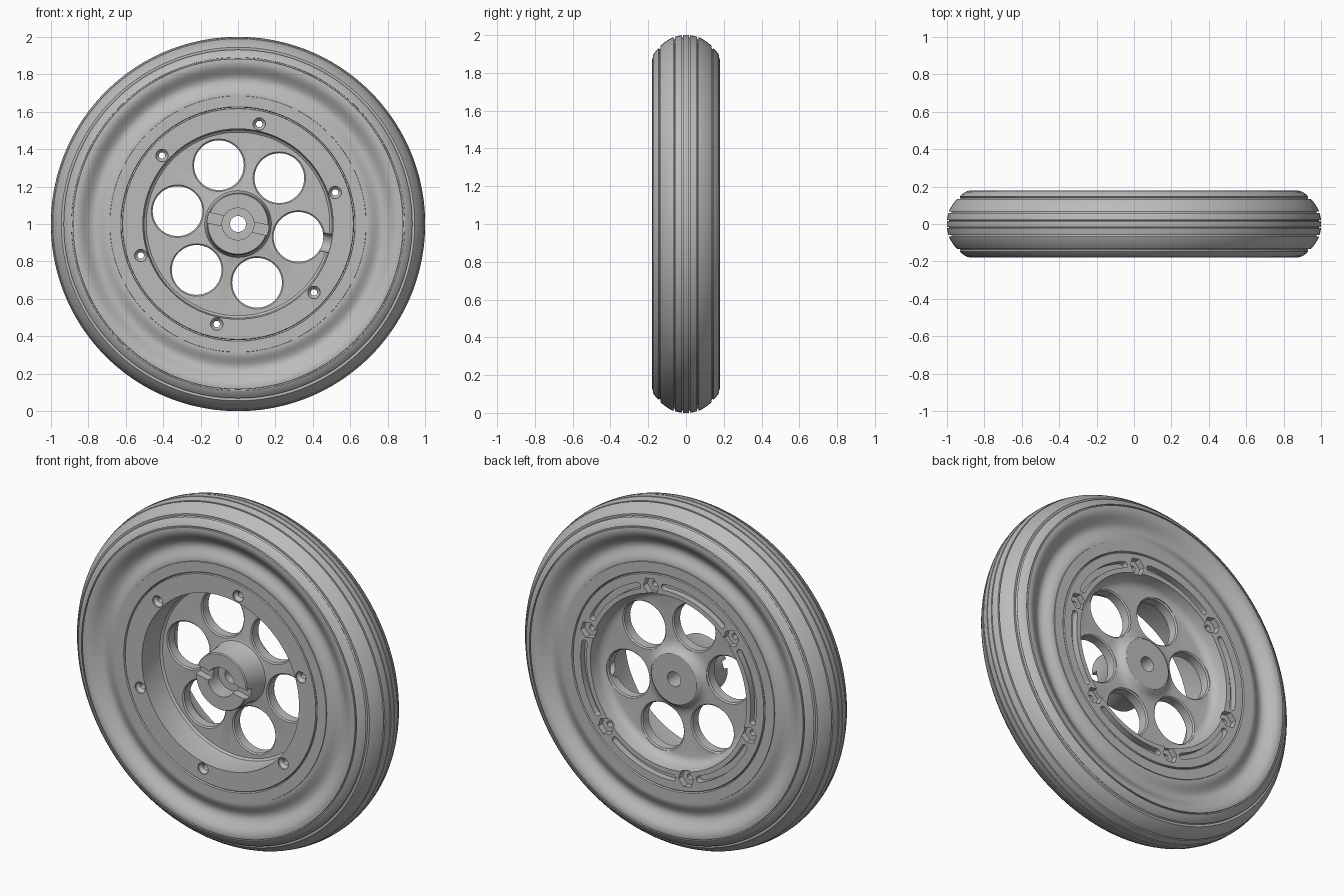
import bpy, bmesh, math
from mathutils import Matrix, Vector

if "Cube" in bpy.data.objects:
    bpy.data.objects.remove(bpy.data.objects["Cube"])

SEG = 144
FACE = 0.162          # half width of the rim flange
GREY = bpy.data.materials.new("wheel_grey")
GREY.diffuse_color = (0.5, 0.5, 0.5, 1)
GREY.use_nodes = True
GREY.node_tree.nodes["Principled BSDF"].inputs["Base Color"].default_value = GREY.diffuse_color
HOLE_ANGLES = [-12 + 60 * k for k in range(6)]
SCREW_ANGLES = [18 + 60 * k for k in range(6)]


def add_object(name, bm):
    bmesh.ops.recalc_face_normals(bm, faces=bm.faces)
    mesh = bpy.data.meshes.new(name)
    bm.to_mesh(mesh)
    bm.free()
    obj = bpy.data.objects.new(name, mesh)
    obj.data.materials.append(GREY)
    bpy.context.collection.objects.link(obj)
    return obj


def polar(radius, degrees):
    a = math.radians(degrees)
    return radius * math.cos(a), 1 + radius * math.sin(a)


def lathe(name, profile, sides=SEG, cx=0.0, cz=1.0, turn=0.0, closed=True):
    """Revolve (radius, y) points about a y-parallel axis."""
    bm = bmesh.new()
    rings = []
    for i in range(sides):
        a = 2 * math.pi * i / sides + turn
        rings.append([bm.verts.new((cx + r * math.cos(a), y, cz + r * math.sin(a)))
                      for r, y in profile])
    n = len(profile)
    for i in range(sides):
        a, b = rings[i], rings[(i + 1) % sides]
        for j in range(n if closed else n - 1):
            k = (j + 1) % n
            bm.faces.new((a[j], a[k], b[k], b[j]))
    if not closed:
        bm.faces.new([r[0] for r in rings])
        bm.faces.new([r[-1] for r in rings])
    return add_object(name, bm)


def cut(target, cutter):
    mod = target.modifiers.new("cut", 'BOOLEAN')
    mod.operation = 'DIFFERENCE'
    mod.solver = 'EXACT'
    mod.object = cutter
    bpy.context.view_layer.objects.active = target
    bpy.ops.object.modifier_apply(modifier=mod.name)
    bpy.data.objects.remove(cutter, do_unlink=True)


def arc_slot(middle, half_span, r_in, r_out, y0, y1):
    """Curved slot cutter with rounded ends."""
    rm, hw = (r_in + r_out) / 2, (r_out - r_in) / 2
    pts = [polar(r_out, middle + half_span * (i / 8 - 1)) for i in range(17)]
    for end, start in ((1, 0), (-1, 180)):
        ang = middle + end * half_span
        cx, cz = polar(rm, ang)
        for s in range(1, 6):
            t = math.radians(ang + start + 30 * s)
            pts.append((cx + hw * math.cos(t), cz + hw * math.sin(t)))
        if end == 1:
            pts += [polar(r_in, middle + half_span * (1 - i / 8)) for i in range(17)]
    bm = bmesh.new()
    face = bm.faces.new([bm.verts.new((x, y0, z)) for x, z in pts])
    ext = bmesh.ops.extrude_face_region(bm, geom=[face])["geom"]
    bmesh.ops.translate(bm, vec=(0, y1 - y0, 0),
                        verts=[v for v in ext if isinstance(v, bmesh.types.BMVert)])
    return add_object("slot_cutter", bm)


def smooth(obj, degrees):
    bpy.ops.object.select_all(action='DESELECT')
    obj.select_set(True)
    bpy.context.view_layer.objects.active = obj
    bpy.ops.object.shade_smooth_by_angle(angle=math.radians(degrees))


# Tire: half section from the bead out to the tread, then mirrored
half = [(0.622, FACE - 0.006), (0.626, FACE), (0.684, FACE), (0.685, FACE - 0.004)]
for i in range(1, 17):                       # shallow concave sidewall trough
    t = i / 16
    y = FACE - 0.004 + 0.020 * t - 0.036 * math.sin(math.pi * t) ** 2
    half.append((0.685 + 0.175 * t, y))
half += [(0.870, 0.179), (0.882, 0.178), (0.883, 0.168), (0.889, 0.168), (0.890, 0.176),
         (0.903, 0.170), (0.920, 0.157), (0.931, 0.146),
         (0.926, 0.140), (0.931, 0.133), (0.944, 0.134),
         (0.956, 0.121), (0.968, 0.105), (0.978, 0.089), (0.985, 0.076), (0.989, 0.067),
         (0.976, 0.066), (0.976, 0.060), (0.991, 0.059),
         (0.996, 0.042), (0.999, 0.021), (0.988, 0.020), (0.988, 0.016),
         (1.0, 0.015)]
tire = lathe("tire", half + [(r, -y) for r, y in reversed(half)])
smooth(tire, 32)

# Rim with thin web and hub
rim = lathe("rim", [
    (0.043, 0.110), (0.145, 0.110), (0.154, 0.104), (0.164, 0.090), (0.180, 0.078),
    (0.203, 0.071), (0.225, 0.070), (0.450, 0.070), (0.470, 0.075), (0.486, 0.088),
    (0.497, 0.108), (0.505, FACE), (0.616, FACE), (0.620, FACE - 0.005),
    (0.620, -FACE + 0.005), (0.616, -FACE), (0.508, -FACE), (0.506, -0.020),
    (0.502, -0.006), (0.490, 0.003), (0.190, 0.003), (0.178, -0.001), (0.172, -0.012),
    (0.165, -0.150), (0.160, -0.156), (0.085, -0.156), (0.085, -0.060), (0.043, -0.060)])

# Lightening holes in the web, with small chamfers
for ang in HOLE_ANGLES:
    x, z = polar(0.33, ang)
    cut(rim, lathe("hole_cutter", [(0.140, -0.04), (0.140, 0.003), (0.133, 0.010),
                                   (0.133, 0.063), (0.140, 0.070), (0.140, 0.1)],
                   48, x, z, closed=False))

# Countersunk screw holes in front, hexagonal nut pockets behind
for ang in SCREW_ANGLES:
    x, z = polar(0.546, ang)
    cut(rim, lathe("screw_cutter", [(0.033, -0.18), (0.033, -FACE + 0.008),
                                    (0.017, -FACE + 0.026), (0.017, 0.18)],
                   24, x, z, closed=False))
    cut(rim, lathe("nut_cutter", [(0.050, 0.125), (0.050, 0.18)], 6, x, z,
                   math.radians(ang + 30), closed=False))

# Curved relief slots in the back flange
for ang in HOLE_ANGLES:
    cut(rim, arc_slot(ang, 21, 0.532, 0.568, 0.125, 0.18))

# Radial valve hole through the rim wall
valve = Matrix.Rotation(math.radians(12), 4, 'Y')
bm = bmesh.new()
bmesh.ops.create_cone(bm, cap_ends=True, segments=32, radius1=0.05, radius2=0.05, depth=0.2,
                      matrix=Matrix.Translation((0, 0, 1)) @ valve
                      @ Matrix.Translation((0.54, 0.0, 0)) @ Matrix.Rotation(math.pi / 2, 4, 'Y'))
cut(rim, add_object("valve_cutter", bm))

# Drive slot across the hub front
bm = bmesh.new()
bmesh.ops.create_cube(bm, size=1, matrix=Matrix.Translation((0, -0.161, 1)) @ valve
                      @ Matrix.Diagonal(Vector((0.4, 0.1, 0.055, 1))))
cut(rim, add_object("drive_slot_cutter", bm))
smooth(rim, 32)
